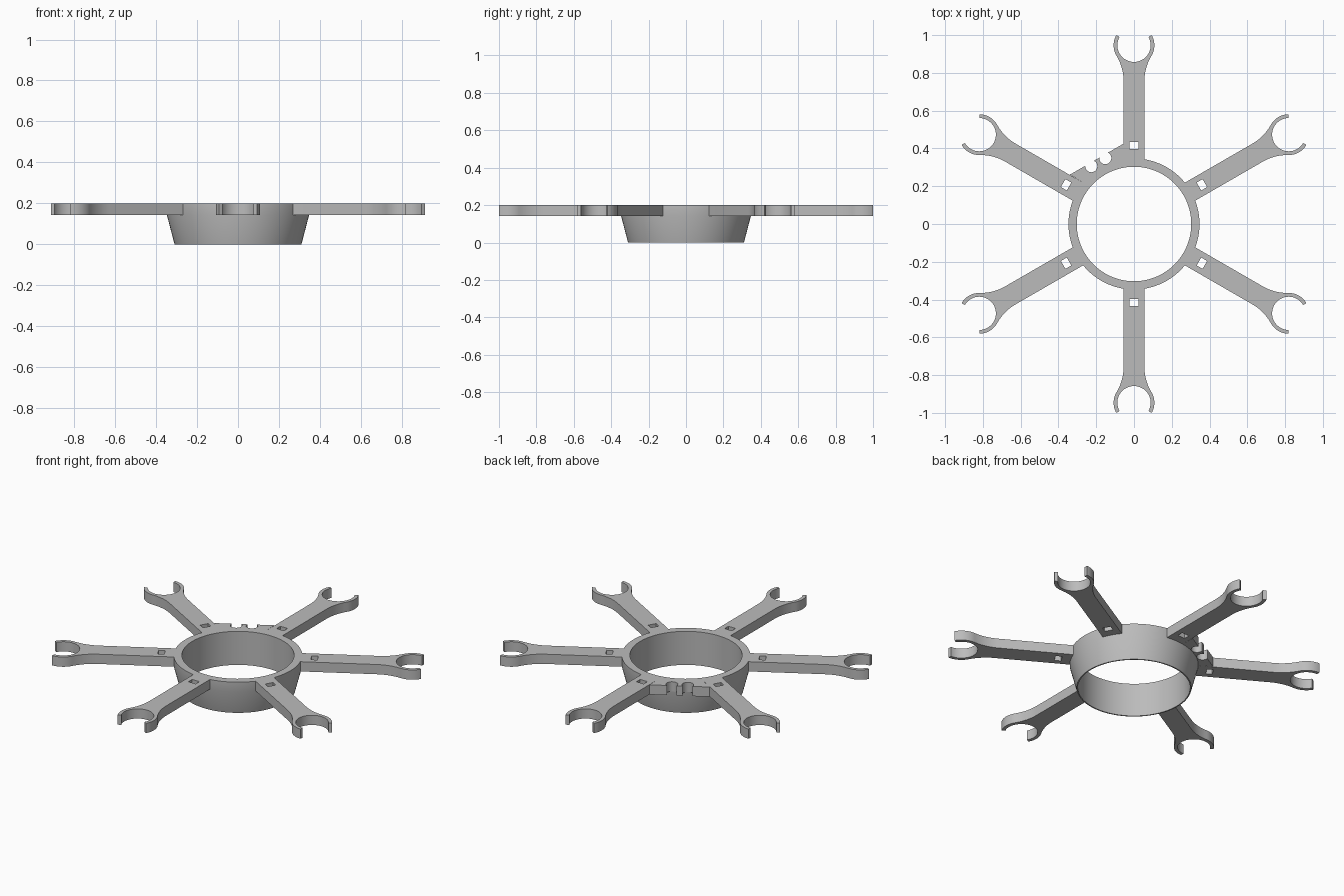
import bpy, bmesh
from math import sin, cos, asin, sqrt, radians, degrees, atan2

if "Cube" in bpy.data.objects:
    bpy.data.objects.remove(bpy.data.objects["Cube"], do_unlink=True)

TOP, PLATE_Z = 0.2, 0.142       # top face and underside of the flat parts
RING_IN, RING_OUT, RING_FOOT = 0.303, 0.347, 0.31
HALF = 0.055                    # half width of an arm

grey = bpy.data.materials.new("grey plastic")
grey.use_nodes = True
grey.diffuse_color = (0.5, 0.5, 0.5, 1)
grey.node_tree.nodes["Principled BSDF"].inputs["Base Color"].default_value = (0.5, 0.5, 0.5, 1)


def arc(cx, cy, r, start, end, n):
    """Points along an arc, angles in degrees."""
    angles = [radians(start + (end - start) * i / n) for i in range(n + 1)]
    return [(cx + r * cos(a), cy + r * sin(a)) for a in angles]


def finish(obj):
    obj.data.materials.append(grey)
    bpy.ops.object.select_all(action='DESELECT')
    obj.select_set(True)
    bpy.context.view_layer.objects.active = obj
    bpy.ops.object.shade_smooth_by_angle(angle=radians(25))


def plate(name, loops, turn):
    """Flat plate from closed outlines; inner loops become holes."""
    curve = bpy.data.curves.new(name + "_outline", 'CURVE')
    curve.dimensions = '2D'
    curve.fill_mode = 'BOTH'
    curve.extrude = (TOP - PLATE_Z) / 2
    for pts in loops:
        spline = curve.splines.new('POLY')
        spline.points.add(len(pts) - 1)
        for p, (x, y) in zip(spline.points, pts):
            p.co = (x, y, 0, 1)
        spline.use_cyclic_u = True
    source = bpy.data.objects.new(name + "_outline", curve)
    bpy.context.collection.objects.link(source)
    mesh = bpy.data.meshes.new_from_object(
        source.evaluated_get(bpy.context.evaluated_depsgraph_get()))
    bpy.data.objects.remove(source)
    # weld caps to walls and make normals point outwards
    bm = bmesh.new()
    bm.from_mesh(mesh)
    bmesh.ops.remove_doubles(bm, verts=bm.verts, dist=1e-5)
    bmesh.ops.recalc_face_normals(bm, faces=bm.faces)
    bm.to_mesh(mesh)
    bm.free()
    mesh.materials.clear()
    obj = bpy.data.objects.new(name, mesh)
    bpy.context.collection.objects.link(obj)
    obj.location.z = (TOP + PLATE_Z) / 2
    obj.rotation_euler.z = radians(turn)
    finish(obj)


# Central ring: straight bore, tapered skirt, upright rim
SEG = 96
profile = [(RING_IN, 0), (RING_FOOT, 0), (RING_OUT, PLATE_Z), (RING_OUT, TOP), (RING_IN, TOP)]
bm = bmesh.new()
rows = [[bm.verts.new((r * cos(radians(360 * i / SEG)), r * sin(radians(360 * i / SEG)), z))
         for r, z in profile] for i in range(SEG)]
for i in range(SEG):
    a, b = rows[i], rows[(i + 1) % SEG]
    for j in range(len(profile)):
        k = (j + 1) % len(profile)
        bm.faces.new((a[j], b[j], b[k], a[k]))
bmesh.ops.recalc_face_normals(bm, faces=bm.faces)
ring_mesh = bpy.data.meshes.new("central_ring")
bm.to_mesh(ring_mesh)
bm.free()
ring = bpy.data.objects.new("central_ring", ring_mesh)
bpy.context.collection.objects.link(ring)
finish(ring)

# Arm outline pointing along +y: ring end, flared neck, open round clip
CLIP_Y, CLIP_IN, CLIP_OUT, FLARE = 0.946, 0.088, 0.108, 0.26
drop = sqrt((FLARE + CLIP_OUT) ** 2 - (FLARE + HALF) ** 2)
neck = degrees(atan2(drop, HALF + FLARE))
root = RING_OUT - 0.001
spread = degrees(asin(HALF / root))
right = arc(HALF + FLARE, CLIP_Y - drop, FLARE, 180, 180 - neck, 10)
right += arc(0, CLIP_Y, CLIP_OUT, -neck, 30, 16)[1:]
left = [(-x, y) for x, y in reversed(right)]
clip = arc(0, CLIP_Y, CLIP_IN, 30, -210, 40)
arm = arc(0, 0, root, 90 + spread, 90 - spread, 6) + right + clip + left
slot = [(-0.024, 0.397), (0.024, 0.397), (0.024, 0.433), (-0.024, 0.433)]
for k in range(6):
    plate(f"arm_{k + 1}", [arm, slot], 60 * k)

# Notched web filling the gap between the back arm and its right neighbour
EDGE, NOTCH_X, NOTCH_Y, NOTCH_R = 0.396, 0.043, 0.378, 0.032
lip = degrees(asin((EDGE - NOTCH_Y) / NOTCH_R))
web = arc(0, 0, root, 60 + spread, 120 - spread, 12) + [(-0.163, EDGE)]
for x in (-NOTCH_X, NOTCH_X):
    web += arc(x, NOTCH_Y, NOTCH_R, 180 - lip, 360 + lip, 24)
web.append((0.163, EDGE))
plate("notched_web", [web], 30)
